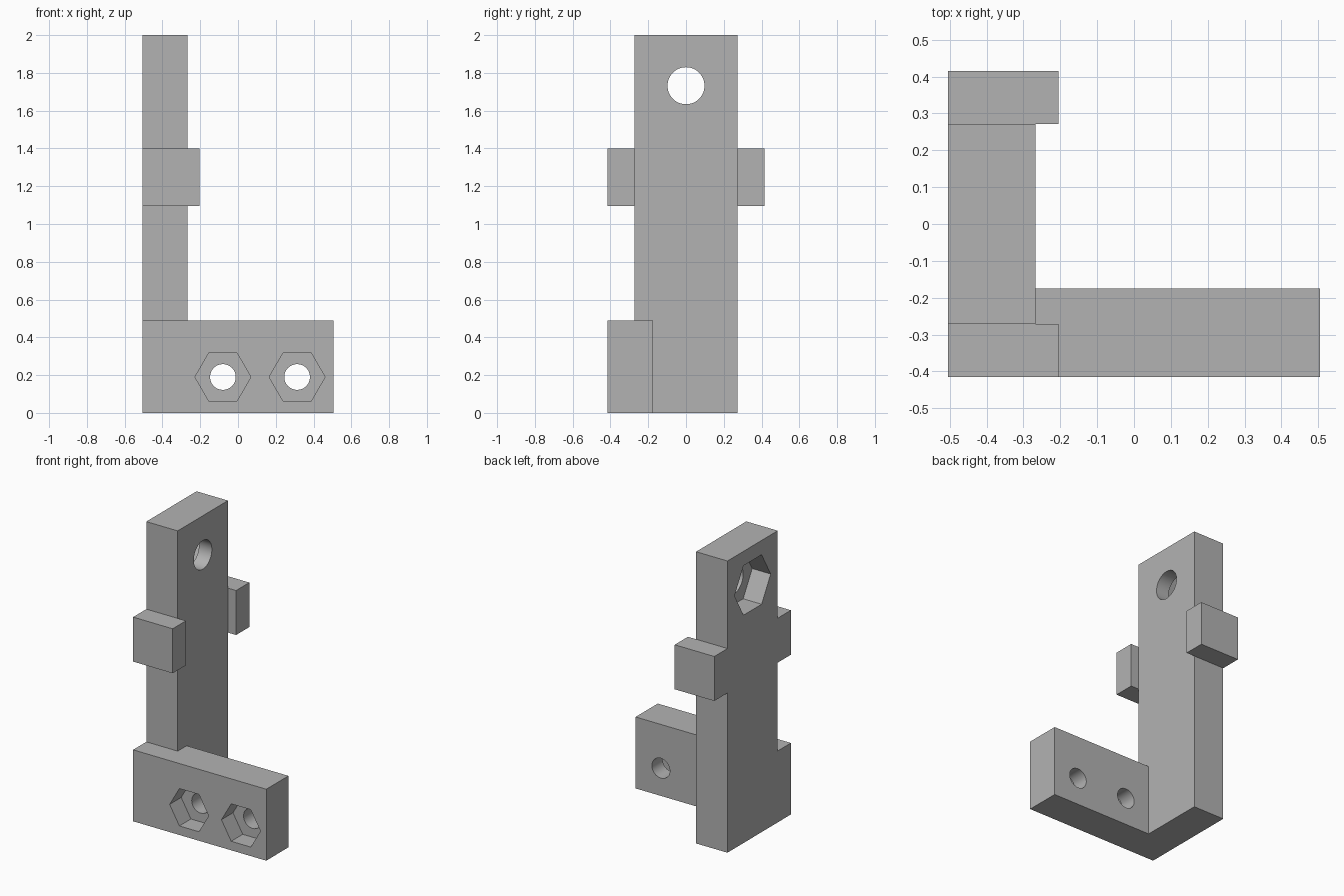
import bpy
import math
from mathutils import Matrix, Vector

if "Cube" in bpy.data.objects:
    bpy.data.objects.remove(bpy.data.objects["Cube"], do_unlink=True)

grey = bpy.data.materials.new("plain grey")
grey.use_nodes = True
COLOUR = (0.45, 0.45, 0.45, 1)
grey.diffuse_color = COLOUR
grey.node_tree.nodes["Principled BSDF"].inputs["Base Color"].default_value = COLOUR


def block(name, low, high):
    """Box between two opposite corners."""
    low, high = Vector(low), Vector(high)
    bpy.ops.mesh.primitive_cube_add(size=1)
    ob = bpy.context.object
    ob.name = name
    ob.data.transform(Matrix.Translation((low + high) / 2) @ Matrix.Diagonal((*(high - low), 1)))
    ob.data.materials.append(grey)
    return ob


def prism(name, sides, radius, depth, centre, axis):
    """Prism along x or y, with a corner pointing sideways."""
    bpy.ops.mesh.primitive_cylinder_add(vertices=sides, radius=radius, depth=depth)
    ob = bpy.context.object
    ob.name = name
    turn = Matrix.Rotation(math.pi / 2, 4, "X")
    if sides == 6:
        turn = turn @ Matrix.Rotation(math.pi / 6, 4, "Z")
    if axis == "X":
        turn = Matrix.Rotation(math.pi / 2, 4, "Z") @ turn
    ob.data.transform(Matrix.Translation(centre) @ turn)
    ob.data.materials.append(grey)
    return ob


def combine(target, tool, operation):
    """Apply a boolean and remove the tool."""
    mod = target.modifiers.new("combine", "BOOLEAN")
    mod.object, mod.operation, mod.solver = tool, operation, "EXACT"
    bpy.context.view_layer.objects.active = target
    bpy.ops.object.modifier_apply(modifier=mod.name)
    bpy.data.objects.remove(tool, do_unlink=True)


def bore(target, centre, axis, hole_r, nut_r, face, depth):
    """Round through hole with a hexagonal nut pocket sunk from the face."""
    combine(target, prism("hole", 48, hole_r, 1, centre, axis), "DIFFERENCE")
    mouth = Vector(centre)
    mouth["XYZ".index(axis)] = face
    combine(target, prism("nut_pocket", 6, nut_r, depth * 2, mouth, axis), "DIFFERENCE")


LEFT, FACE, LUG = -0.505, -0.267, -0.205
SIDE, OUTER = 0.272, 0.415

# Upright column with two side lugs and the foot plate
bracket = block("bracket", (LEFT, -SIDE, 0), (FACE, SIDE, 2))
combine(bracket, block("foot_plate", (LEFT, -OUTER, 0), (-LEFT, -0.175, 0.49)), "UNION")
combine(bracket, block("front_lug", (LEFT, -OUTER, 1.095), (LUG, -SIDE, 1.4)), "UNION")
combine(bracket, block("back_lug", (LEFT, SIDE, 1.095), (LUG, OUTER, 1.4)), "UNION")

# Bolt holes and nut pockets
bore(bracket, (LEFT, 0, 1.732), "X", 0.098, 0.196, LEFT, 0.14)
for x in (-0.08, 0.313):
    bore(bracket, (x, -OUTER, 0.19), "Y", 0.068, 0.148, -OUTER, 0.125)

bpy.ops.object.select_all(action="DESELECT")
bracket.select_set(True)
bpy.context.view_layer.objects.active = bracket
bpy.ops.object.shade_smooth_by_angle(angle=math.radians(30))
